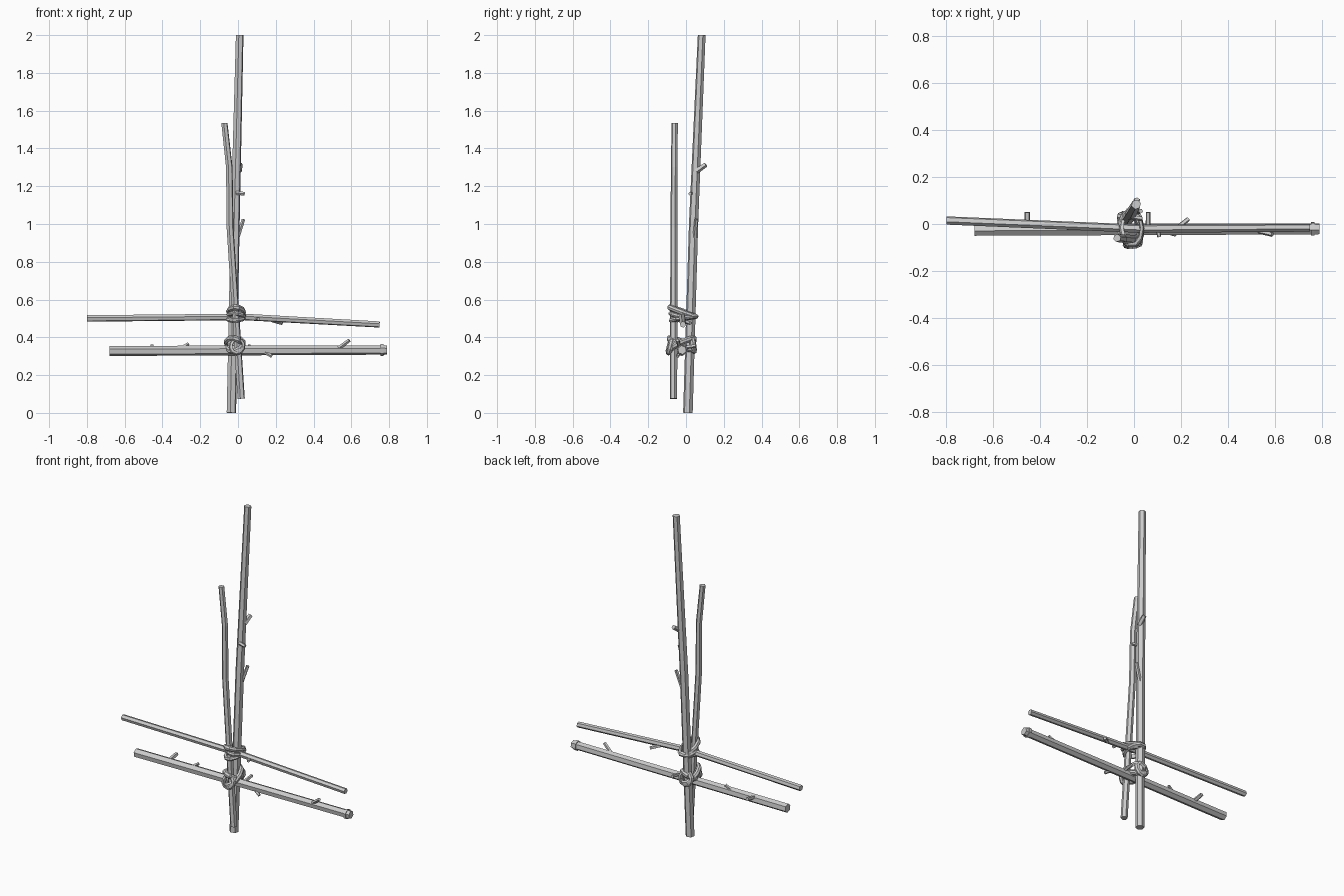
import bpy, bmesh, math
from mathutils import Vector, Euler

cube = bpy.data.objects.get("Cube")
if cube:
    bpy.data.objects.remove(cube, do_unlink=True)

wood = bpy.data.materials.new("plain_grey")
wood.use_nodes = True
grey = (0.6, 0.6, 0.6, 1)
wood.diffuse_color = grey
wood.node_tree.nodes["Principled BSDF"].inputs["Base Color"].default_value = grey


def sweep(name, sections, closed=False):
    """Skin a list of equal-sized vertex loops into one mesh object."""
    bm = bmesh.new()
    loops = [[bm.verts.new(p) for p in s] for s in sections]
    n = len(loops[0])
    pairs = list(zip(loops, loops[1:]))
    if closed:
        pairs.append((loops[-1], loops[0]))
    else:
        bm.faces.new(loops[0])
        bm.faces.new(loops[-1])
    for a, b in pairs:
        for i in range(n):
            j = (i + 1) % n
            bm.faces.new((a[i], a[j], b[j], b[i]))
    bmesh.ops.recalc_face_normals(bm, faces=bm.faces)
    mesh = bpy.data.meshes.new(name)
    bm.to_mesh(mesh)
    bm.free()
    mesh.materials.append(wood)
    obj = bpy.data.objects.new(name, mesh)
    bpy.context.collection.objects.link(obj)
    return obj


def stick(name, points, radii, sides=6, turn=0.3):
    """Faceted branch through the points, one radius per point."""
    pts = [Vector(p) for p in points]
    axis = (pts[-1] - pts[0]).normalized()
    ref = Vector((0, 1, 0)) if abs(axis.y) < 0.8 else Vector((0, 0, 1))
    u = axis.cross(ref).normalized()
    v = axis.cross(u)
    angles = [math.tau * i / sides + turn for i in range(sides)]
    return sweep(name, [[p + r * (math.cos(a) * u + math.sin(a) * v) for a in angles]
                        for p, r in zip(pts, radii)])


def binding(name, centre, tilt, rx, ry, width=0.032, thick=0.018, segments=10):
    """Flat faceted band looped around the poles, tilted in degrees."""
    rot = Euler([math.radians(t) for t in tilt]).to_matrix()
    sections = []
    for i in range(segments):
        a = math.tau * i / segments
        c, s = math.cos(a), math.sin(a)
        prof = [(0, -.5), (.7, -.35), (1, 0), (.7, .35), (0, .5)]
        sections.append([Vector(centre) + rot @ Vector(
            ((rx + d * thick) * c, (ry + d * thick) * s, h * width)) for d, h in prof])
    return sweep(name, sections, closed=True)


# Upright poles
stick("main_pole", [(-.035, .01, 0), (-.015, .04, 1), (.009, .083, 2)], [.026, .025, .021])
stick("thin_pole", [(.017, -.066, .075), (-.042, -.064, .98), (-.046, -.062, 1.3),
                    (-.072, -.06, 1.535)], [.02, .019, .018, .017])

# Cross bars
stick("upper_bar", [(-.8, .015, .5), (.03, -.02, .508), (.75, -.016, .468)], [.018, .018, .017])
stick("lower_bar", [(-.68, -.025, .328), (.78, -.021, .333)], [.027, .025], turn=.15)
stick("bar_end_collar", [(.755, -.021, .333), (.77, -.021, .333)], [.031, .031], turn=.15)
stick("bar_end_tip", [(.77, -.021, .333), (.79, -.021, .333)], [.026, .024], turn=.15)

# Broken twigs: start, end, radius
twigs = {
    "pole_twig_high": ((.005, .055, 1.28), (.012, .105, 1.315), .015),
    "pole_twig_middle": ((-.01, .03, 1.165), (.034, .022, 1.16), .011),
    "pole_twig_low": ((-.005, .045, .92), (.029, .055, 1.025), .011),
    "lower_twig_left": ((-.455, -.02, .34), (-.455, .05, .352), .013),
    "lower_twig_upper": ((-.3, -.02, .342), (-.262, -.012, .366), .01),
    "lower_twig_centre": ((.06, -.02, .345), (.06, .05, .355), .011),
    "lower_twig_under": ((.145, -.035, .32), (.178, -.045, .3), .01),
    "lower_twig_right": ((.53, -.03, .34), (.59, -.045, .385), .011),
    "upper_twig_front": ((.1, -.02, .5), (.108, -.055, .497), .01),
    "upper_twig_back": ((.18, -.02, .49), (.232, .022, .475), .011),
}
for name, (start, end, r) in twigs.items():
    stick(name, [start, end], [r, r * .9], sides=5)

# Lashings around the two crossings
binding("upper_binding_high", (-.01, -.02, .535), (-20, 4, 0), .036, .07)
binding("upper_binding_low", (-.012, -.012, .5), (9, -4, 0), .038, .065, width=.026)
binding("upper_binding_cross", (-.012, -.02, .515), (-8, 12, 20), .034, .06, width=.026)
binding("lower_binding_rising", (-.015, -.022, .36), (26, -22, 0), .042, .072)
binding("lower_binding_falling", (-.02, -.022, .365), (-24, 20, 0), .04, .072)
binding("lower_front_knot", (-.005, -.083, .352), (75, 20, 0), .026, .032, width=.034)
binding("lower_back_knot", (-.025, .035, .362), (100, -20, 0), .032, .034, width=.034)
